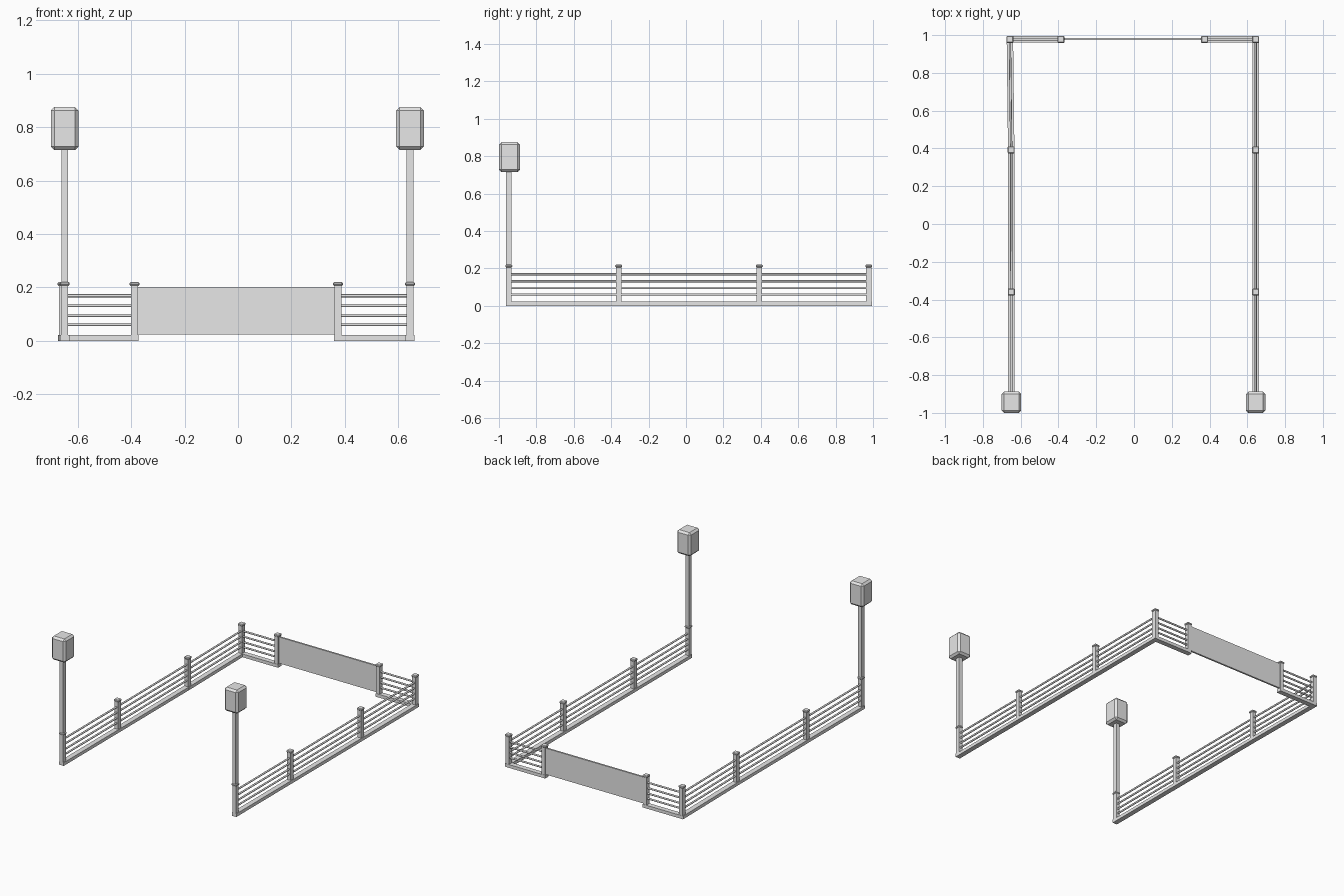
import bpy
import bmesh
from math import pi
from mathutils import Vector, Matrix

cube = bpy.data.objects.get("Cube")
if cube:
    bpy.data.objects.remove(cube, do_unlink=True)

grey = bpy.data.materials.new("light_grey")
grey.use_nodes = True
grey.diffuse_color = (0.8, 0.8, 0.8, 1)
grey.node_tree.nodes["Principled BSDF"].inputs["Base Color"].default_value = (0.8, 0.8, 0.8, 1)


def finish(name, bm):
    mesh = bpy.data.meshes.new(name)
    bm.to_mesh(mesh)
    bm.free()
    mesh.materials.append(grey)
    obj = bpy.data.objects.new(name, mesh)
    bpy.context.collection.objects.link(obj)
    return obj


def box(name, centre, size, bevel=0):
    bm = bmesh.new()
    bmesh.ops.create_cube(bm, size=1, matrix=Matrix.Translation(centre) @ Matrix.Diagonal((*size, 1)))
    if bevel:
        bmesh.ops.bevel(bm, geom=bm.edges[:], offset=bevel, segments=1, affect='EDGES')
    return finish(name, bm)


def beam(name, start, end, width, z0, z1, extra=0):
    """Upright slab running between two ground points."""
    a, b = Vector((*start, 0)), Vector((*end, 0))
    along = (b - a).normalized()
    rot = along.to_track_quat('X', 'Z').to_matrix().to_4x4()
    mid = (a + b) / 2 + Vector((0, 0, (z0 + z1) / 2))
    size = Matrix.Diagonal(((b - a).length + extra * 2, width, z1 - z0, 1))
    bm = bmesh.new()
    bmesh.ops.create_cube(bm, size=1, matrix=Matrix.Translation(mid) @ rot @ size)
    return finish(name, bm)


def rod(name, start, end, z, radius=0.006):
    a, b = Vector((*start, z)), Vector((*end, z))
    rot = (b - a).to_track_quat('Z', 'Y').to_matrix().to_4x4()
    bm = bmesh.new()
    bmesh.ops.create_cone(bm, cap_ends=True, segments=8, radius1=radius, radius2=radius,
                          depth=(b - a).length, matrix=Matrix.Translation((a + b) / 2) @ rot)
    for face in bm.faces:
        face.smooth = len(face.verts) == 4
    return finish(name, bm)


RAIL_HEIGHTS = (0.061, 0.095, 0.132, 0.169)
BACK = 0.98

# Post positions from the front corner, along the side, to the gate
runs = {
    "right": [(-0.649, -0.947), (-0.649, -0.36), (-0.65, 0.392), (-0.657, BACK - 0.003), (-0.387, BACK - 0.003)],
    "left": [(0.644, -0.947), (0.644, -0.36), (0.644, 0.392), (0.644, BACK - 0.003), (0.374, BACK - 0.003)],
}

for side, points in runs.items():
    # Posts with thin chamfered caps
    for i, (x, y) in enumerate(points):
        box(f"{side}_post_{i}", (x, y, 0.104), (0.026, 0.03, 0.208))
        box(f"{side}_post_cap_{i}", (x, y, 0.213), (0.037, 0.037, 0.014), 0.004)

    # Ground beams and round rails between neighbouring posts
    for i, (start, end) in enumerate(zip(points, points[1:])):
        beam(f"{side}_ground_beam_{i}", start, end, 0.034, 0, 0.022, 0.015)
        for j, z in enumerate(RAIL_HEIGHTS):
            rod(f"{side}_rail_{i}_{j}", start, end, z)

    # Lamp on a tall square pole at the front corner
    x, y = points[0]
    box(f"{side}_lamp_pole", (x, y, 0.47), (0.025, 0.03, 0.52))
    box(f"{side}_lamp", (x, -0.944, 0.795), (0.104, 0.112, 0.16), 0.013)

# Solid panel closing the gap in the back fence
box("back_panel", (-0.006, BACK, 0.113), (0.74, 0.012, 0.178))
